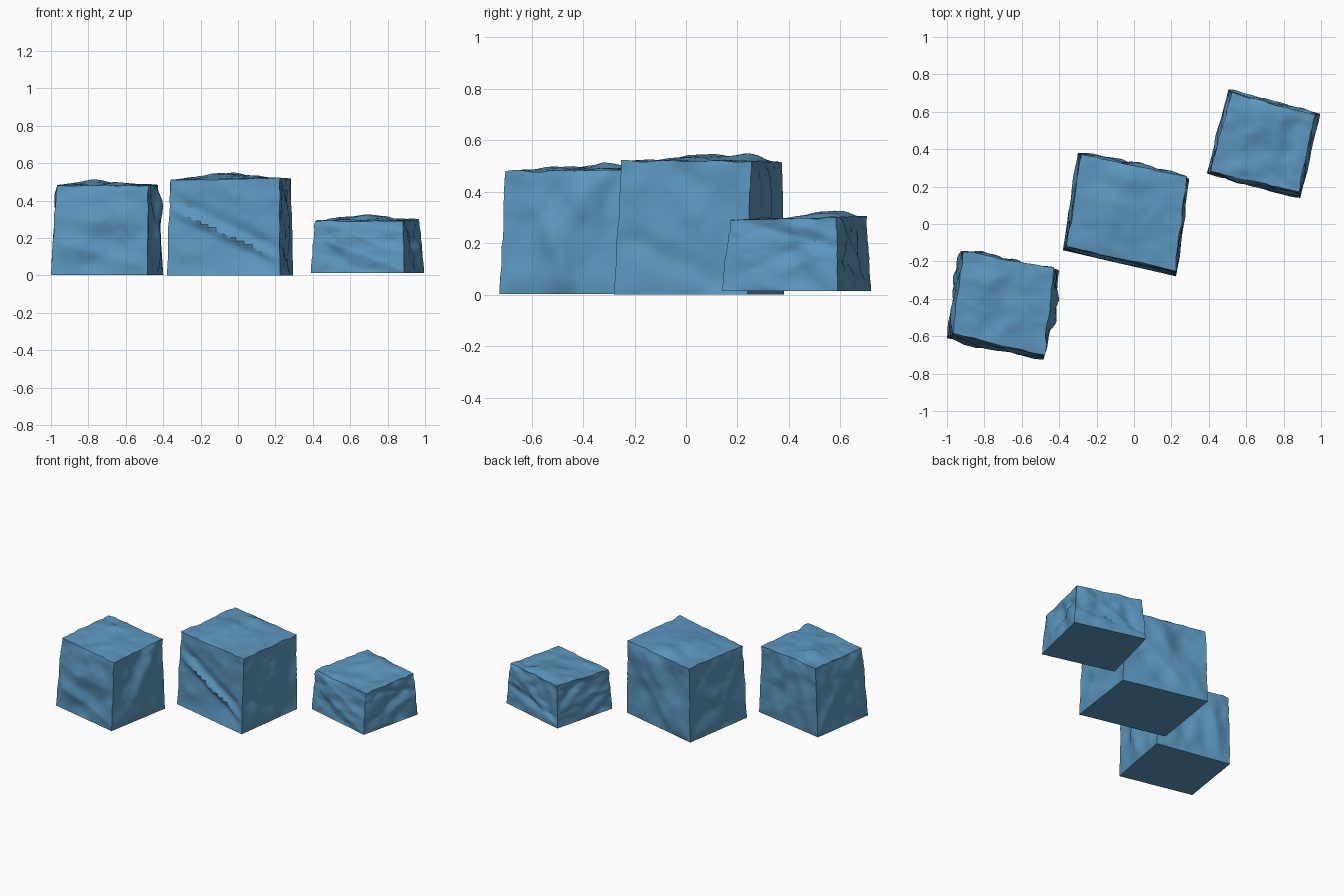
import bpy, bmesh, math, random
from mathutils import Vector, noise

if "Cube" in bpy.data.objects:
    bpy.data.objects.remove(bpy.data.objects["Cube"])

stone = bpy.data.materials.new("slate blue stone")
stone.diffuse_color = (0.105, 0.31, 0.52, 1)
stone.use_nodes = True
stone.node_tree.nodes["Principled BSDF"].inputs["Base Color"].default_value = stone.diffuse_color

CUTS = 27


def make_creases(rng, count, amp):
    """Random chisel lines: normal angle, offset, half width, height."""
    return [(rng.uniform(0, math.pi), rng.uniform(-0.75, 0.75),
             rng.uniform(0.2, 0.55), rng.choice((-1, 1)) * rng.uniform(0.5, 1) * amp)
            for _ in range(count)]


def relief(u, v, creases):
    """Sum of tent shaped ridges and grooves."""
    h = 0
    for ang, off, width, amp in creases:
        d = abs(u * math.cos(ang) + v * math.sin(ang) - off)
        h += amp * max(0, 1 - d / width)
    return h


def make_block(name, base, top, bottom_z, bumps, seed, front_creases=()):
    """Corners run front left, front right, back right, back left."""
    rng = random.Random(seed)
    lower = [Vector((x, y, bottom_z)) for x, y in base]
    upper = [Vector(p) for p in top]
    creases = {(axis, s): make_creases(rng, 5, 0.016) for axis in (0, 1) for s in (-1, 1)}
    creases[(2, 1)] = make_creases(rng, 4, 0.007)
    if front_creases:
        creases[(1, -1)] = creases[(1, -1)][:2] + list(front_creases)
    turn = (lower[1] - lower[0]).normalized()
    axes = (turn, Vector((-turn.y, turn.x, 0)), Vector((0, 0, 1)))
    shift = Vector((seed * 7.3, seed * 3.1, 0))

    bm = bmesh.new()
    bmesh.ops.create_cube(bm, size=2)
    bmesh.ops.subdivide_edges(bm, edges=bm.edges[:], cuts=CUTS, use_grid_fill=True)
    for vert in bm.verts:
        c = vert.co.copy()
        s, t, r = [(k + 1) / 2 for k in c]

        def blend(q):
            return q[0].lerp(q[1], s).lerp(q[3].lerp(q[2], s), t)
        p = blend(lower).lerp(blend(upper), r)

        # chipped, slightly wavy edges
        wave = noise.noise_vector(c * 2.6 + shift) * 0.009 + noise.noise_vector(c * 6 + shift) * 0.004
        wave.z *= 0.8
        p += wave * (0.15 + 0.85 * r) if r > 0 else Vector((wave.x, wave.y, 0)) * 0.15
        if r == 0:
            p.z = bottom_z
        p.z = max(p.z, bottom_z)

        # chiselled relief on the sides and the top
        for (axis, sign), lines in creases.items():
            if abs(c[axis] - sign) > 1e-4:
                continue
            u, v = [c[k] for k in range(3) if k != axis]
            fade = 1 - max(abs(u), abs(v)) ** 5
            h = relief(u, v, lines) + 0.008 * noise.noise(c * 2.2 - shift)
            p += axes[axis] * sign * h * fade
            if axis == 2:
                for bx, by, size, height in bumps:
                    d2 = (u - bx) ** 2 + (v - by) ** 2
                    p.z += height * math.exp(-d2 / size ** 2) * (1 - max(abs(u), abs(v)) ** 8)
        vert.co = p

    bmesh.ops.recalc_face_normals(bm, faces=bm.faces[:])
    mesh = bpy.data.meshes.new(name)
    bm.to_mesh(mesh)
    bm.free()
    mesh.materials.append(stone)
    ob = bpy.data.objects.new(name, mesh)
    bpy.context.collection.objects.link(ob)
    bpy.ops.object.select_all(action='DESELECT')
    ob.select_set(True)
    bpy.context.view_layer.objects.active = ob
    bpy.ops.object.shade_smooth_by_angle(angle=math.radians(32))


make_block("left_block",
           [(-1.0, -0.61), (-0.485, -0.725), (-0.40, -0.25), (-0.93, -0.15)],
           [(-0.97, -0.585), (-0.48, -0.70), (-0.43, -0.235), (-0.915, -0.145)] and
           [(-0.97, -0.585, 0.48), (-0.48, -0.70, 0.48), (-0.43, -0.235, 0.485), (-0.915, -0.145, 0.49)],
           0.003, [(-0.2, 0.5, 0.5, 0.03), (0.3, -0.2, 0.5, 0.01)], 3)

# the middle block has a long slanting ledge across its front
make_block("middle_block",
           [(-0.38, -0.14), (0.225, -0.28), (0.295, 0.24), (-0.30, 0.38)],
           [(-0.36, -0.12, 0.51), (0.22, -0.25, 0.52), (0.28, 0.25, 0.52), (-0.285, 0.375, 0.515)],
           0.0, [(-0.2, -0.1, 0.5, 0.022), (-0.1, 0.75, 0.4, 0.025)], 5,
           [(math.radians(61), -0.11, 0.13, 0.02), (math.radians(61), 0.08, 0.2, -0.016)])

make_block("right_block",
           [(0.39, 0.27), (0.89, 0.14), (0.995, 0.59), (0.505, 0.72)],
           [(0.41, 0.28, 0.29), (0.88, 0.17, 0.29), (0.97, 0.585, 0.30), (0.52, 0.70, 0.305)],
           0.014, [(-0.2, 0.6, 0.5, 0.032)], 8)
